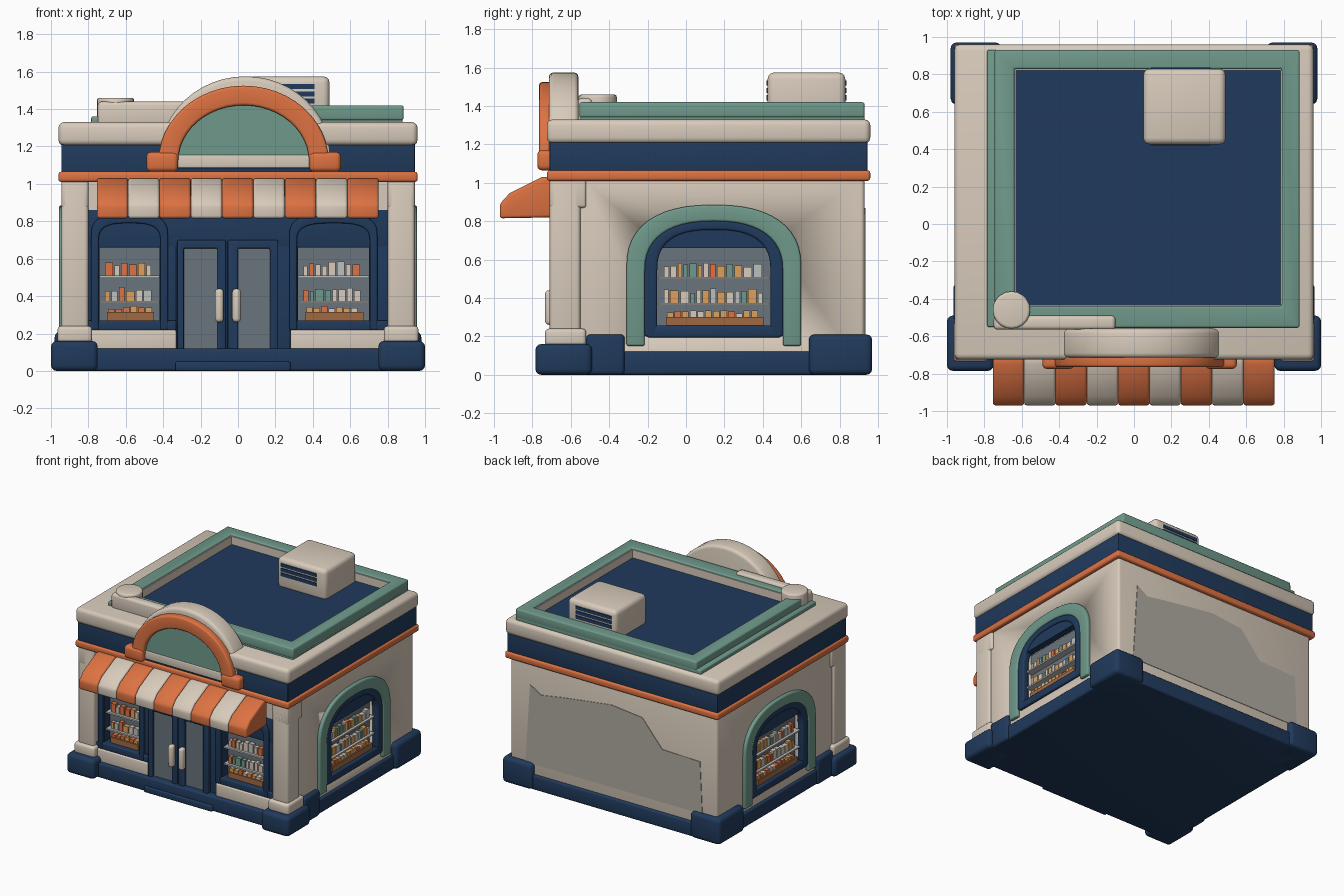
import bpy, bmesh, math, random
from mathutils import Matrix, Vector

if "Cube" in bpy.data.objects:
    bpy.data.objects.remove(bpy.data.objects["Cube"])

random.seed(4)


def mat(name, r, g, b):
    m = bpy.data.materials.new(name)
    lin = [((c / 255 + 0.055) / 1.055) ** 2.4 for c in (r, g, b)]
    m.diffuse_color = (*lin, 1)
    m.use_nodes = True
    m.node_tree.nodes["Principled BSDF"].inputs["Base Color"].default_value = m.diffuse_color
    return m


CREAM = mat("cream plaster", 216, 203, 187)
ORANGE = mat("orange trim", 221, 114, 66)
GREEN = mat("sage green", 112, 154, 139)
NAVY = mat("navy blue", 32, 58, 92)
GLASS = mat("grey glass", 106, 116, 125)
PATCH = mat("faded grey", 176, 172, 162)
WOOD = mat("wood crate", 160, 105, 66)
FOOD = mat("golden food", 222, 160, 92)
SHELF = mat("shelf grey", 190, 192, 190)

I = Matrix.Identity(4)
RIGHT = Matrix.Rotation(math.pi / 2, 4, 'Z')     # local -y faces world +x
LEFT = Matrix.Rotation(-math.pi / 2, 4, 'Z')     # local -y faces world -x
FLAT = Matrix.Rotation(-math.pi / 2, 4, 'X')     # local z becomes world y, local -y becomes up


def finish(bm, name, mats, bev=0.0, M=I):
    bmesh.ops.recalc_face_normals(bm, faces=bm.faces)
    if bev:
        sharp = [e for e in bm.edges if e.calc_face_angle(0) > 0.6]
        bmesh.ops.bevel(bm, geom=sharp, offset=bev, segments=3, profile=0.5,
                        affect='EDGES', clamp_overlap=True)
    bm.transform(M)
    me = bpy.data.meshes.new(name)
    bm.to_mesh(me)
    bm.free()
    for m in mats:
        me.materials.append(m)
    me.shade_smooth()
    me.set_sharp_from_angle(angle=math.radians(35))
    ob = bpy.data.objects.new(name, me)
    bpy.context.collection.objects.link(ob)
    return ob


def prism(name, pts, y0, y1, m, bev=0.0, M=I):
    """Extrude an outline in the x-z plane along y."""
    bm = bmesh.new()
    a = [bm.verts.new((x, y0, z)) for x, z in pts]
    b = [bm.verts.new((x, y1, z)) for x, z in pts]
    bm.faces.new(a)
    bm.faces.new(b[::-1])
    for i in range(len(pts)):
        j = (i + 1) % len(pts)
        bm.faces.new((a[i], b[i], b[j], a[j]))
    return finish(bm, name, [m], bev, M)


def rect(x0, x1, z0, z1):
    return [(x0, z0), (x0, z1), (x1, z1), (x1, z0)]


def box(name, x0, x1, y0, y1, z0, z1, m, bev=0.015, M=I):
    return prism(name, rect(x0, x1, z0, z1), y0, y1, m, bev, M)


def arch(cx, hw, z0, spring, top, e=2.0, n=24):
    pts = [(cx - hw, z0)]
    for i in range(n + 1):
        t = math.pi * (1 - i / n)
        c, s = math.cos(t), max(math.sin(t), 0)
        pts.append((cx + hw * math.copysign(abs(c) ** (2 / e), c),
                    spring + (top - spring) * s ** (2 / e)))
    return pts + [(cx + hw, z0)]


def band(name, outer, inner, y0, y1, m, bev=0.01, M=I, closed=False):
    """Ring or arch between two matching outlines."""
    bm = bmesh.new()
    q = [[bm.verts.new((x, y, z)) for (x, z), y in ((o, y0), (o, y1), (i, y1), (i, y0))]
         for o, i in zip(outer, inner)]
    n = len(q)
    for k in range(n if closed else n - 1):
        a, b = q[k], q[(k + 1) % n]
        for s in range(4):
            t = (s + 1) % 4
            bm.faces.new((a[s], a[t], b[t], b[s]))
    if not closed:
        bm.faces.new(q[0])
        bm.faces.new(q[-1])
    return finish(bm, name, [m], bev, M)


def display(name, u0, u1, z0, z1, M):
    """Window niche with grey back, two shelves, goods and a crate."""
    bm = bmesh.new()

    def add(a, b, c, d, e, f, idx):
        r = bmesh.ops.create_cube(bm, size=1, matrix=Matrix.LocRotScale(
            Vector(((a + b) / 2, (c + d) / 2, (e + f) / 2)), None, Vector((b - a, d - c, f - e))))
        for fc in {fc for v in r["verts"] for fc in v.link_faces}:
            fc.material_index = idx
    add(u0 - .01, u1 + .01, .075, .1, z0 - .01, z1 + .01, 0)
    for lv in (0.375, 0.51):
        add(u0, u1, .02, .08, lv - .012, lv, 1)
        u = u0 + .03
        while u < u1 - .05:
            w = random.uniform(.02, .045)
            add(u, u + w, .04, .08, lv, lv + random.uniform(.05, .075),
                random.choice((1, 2, 2, 3, 3, 4, 5)))
            u += w + .008
    add(u0 + .04, u1 - .03, .02, .08, z0, z0 + .045, 6)
    n = int((u1 - u0 - .07) / .04)
    for k in range(n):
        u = u0 + .045 + k * .04
        add(u, u + .034, .03, .075, z0 + .04, z0 + random.uniform(.06, .08),
            random.choice((3, 3, 5, 2)))
    return finish(bm, name, [GLASS, SHELF, CREAM, FOOD, GREEN, ORANGE, WOOD], 0, M)


# Walls with niches cut for the side windows
walls = box("walls", -.93, .93, -.56, .93, .02, 1.04, CREAM, .02)
for s in (-1, 1):
    cut = box("niche_cutter", s * .9 - .06, s * .9 + .06, -.16, .46, .24, .70, CREAM, 0)
    cut.hide_render = True
    md = walls.modifiers.new("niche", 'BOOLEAN')
    md.operation, md.object, md.solver = 'DIFFERENCE', cut, 'EXACT'
    bpy.context.view_layer.objects.active = walls
    bpy.ops.object.modifier_apply(modifier=md.name)
    bpy.data.objects.remove(cut)

# Plinth and corner blocks
box("plinth", -.95, .95, -.72, .95, 0, .12, NAVY)
for s, side in ((-1, "left"), (1, "right")):
    def sbox(name, a, b, *r):
        box(side + "_" + name, min(s * a, s * b), max(s * a, s * b), *r)
    sbox("front_corner_block", .75, 1.0, -.785, -.49, 0, .16, NAVY, .03)
    sbox("front_side_block", .80, .965, -.52, -.32, 0, .21, NAVY, .02)
    sbox("back_corner_block", .71, .98, .64, .97, 0, .21, NAVY, .03)
    sbox("pilaster", .80, .945, -.71, -.55, .15, 1.03, CREAM, .02)
    sbox("pilaster_base", .78, .965, -.735, -.52, .15, .24, CREAM, .02)
    sbox("pilaster_top", .80, .945, -.71, -.52, .87, 1.03, CREAM, .015)

# Stacked bands around the top
box("orange_trim", -.96, .96, -.725, .96, 1.01, 1.065, ORANGE, .015)
box("navy_band", -.945, .945, -.71, .945, 1.05, 1.22, NAVY, .005)
box("cornice", -.96, .96, -.725, .96, 1.205, 1.33, CREAM, .03)

# Roof, parapet and rooftop parts
box("roof_deck", -.65, .80, -.45, .84, 1.31, 1.34, NAVY, 0)
band("parapet_foot", rect(-.785, .88, -.55, .93), rect(-.64, .79, -.44, .83),
     -1.36, -1.32, GREEN, .008, FLAT, True)
band("parapet", rect(-.745, .885, -.555, .93), rect(-.64, .79, -.44, .83),
     -1.42, -1.34, GREEN, .012, FLAT, True)
band("parapet_lining", rect(-.64, .79, -.44, .83), rect(-.632, .782, -.432, .822),
     -1.405, -1.33, CREAM, 0, FLAT, True)
prism("roof_drum", [(-.655 + .1 * math.cos(k * math.pi / 10), -.46 + .1 * math.sin(k * math.pi / 10))
                    for k in range(20)], -1.46, -1.31, CREAM, .015, FLAT)
box("drum_wall", -.75, -.1, -.565, -.49, 1.31, 1.44, CREAM, .02)
box("roof_unit", .05, .49, .425, .83, 1.32, 1.575, CREAM, .035)
for y, side in ((.425, "front"), (.83, "back")):
    for k in range(3):
        box(side + "_vent_slat", .09, .41, y - .006, y + .006, 1.43 + k * .038, 1.457 + k * .038, NAVY, 0)

# Arched pediment
prism("pediment_back", arch(.04, .46, 1.1, 1.14, 1.575), -.715, -.56, CREAM, .025)
prism("pediment_panel", arch(.03, .36, 1.15, 1.15, 1.43), -.73, -.70, GREEN)
box("pediment_sill", -.34, .40, -.735, -.70, 1.085, 1.155, CREAM, .008)
band("pediment_arch", arch(.03, .455, 1.08, 1.12, 1.525), arch(.03, .35, 1.08, 1.12, 1.42),
     -.765, -.69, ORANGE, .015)
for x in (-.405, .465):
    box("pediment_foot", x - .085, x + .085, -.775, -.69, 1.065, 1.17, ORANGE, .025)

# Striped awning
AW = [(-.70, .82), (-.70, 1.03), (-.75, 1.03), (-.92, .945), (-.97, .89), (-.97, .815)]
for k in range(9):
    x0 = -.755 + k * .1675
    prism("awning_stripe", AW, -(x0 + .1675), -x0, CREAM if k % 2 else ORANGE, .015, RIGHT)

# Shopfront
box("front_header_wall", -.81, .81, -.66, -.55, .86, 1.03, CREAM, 0)
box("shopfront_header", -.80, .80, -.66, -.55, .66, .87, NAVY, .006)
box("shopfront_door_panel", -.335, .28, -.66, -.55, .02, .70, NAVY, .006)
for name, x0, x1, p0, p1 in (("left", -.74, -.42, -.80, -.33), ("right", .32, .70, .28, .80)):
    box(name + "_outer_post", p0, x0, -.66, -.55, .2, .68, NAVY, .005)
    box(name + "_inner_post", x1, p1, -.66, -.55, .2, .68, NAVY, .005)
    box(name + "_window_sill", p0, p1, -.68, -.55, .215, .27, NAVY, .008)
    box(name + "_stall_riser", p0, p1, -.69, -.55, .10, .22, CREAM, .01)
    cx, hw = (x0 + x1) / 2, (x1 - x0) / 2
    band(name + "_window_arch", arch(cx, hw + .045, .22, .72, .84, 3), arch(cx, hw + .005, .22, .69, .79, 3),
         -.685, -.65, NAVY, .008)
    display(name + "_window_display", x0, x1, .27, .66, Matrix.Translation((0, -.66, 0)))

# Double doors
for name, l0, l1, g0, g1, h in (("left", -.325, -.065, -.29, -.11, -.10), ("right", -.055, .215, 0, .17, -.008)):
    band(name + "_door_frame", rect(l0, l1, .03, .70), rect(g0, g1, .11, .655),
         -.695, -.65, NAVY, .008, I, True)
    box(name + "_door_glass", g0 - .01, g1 + .01, -.668, -.659, .1, .665, GLASS, 0)
    box(name + "_door_handle", h - .023, h + .023, -.735, -.68, .26, .44, CREAM, .02)
box("door_step", -.335, .28, -.735, -.6, 0, .05, NAVY, .01)

# Arched side windows
for side, R, c in (("right", RIGHT, .145), ("left", LEFT, -.145)):
    M = R @ Matrix.Translation((0, -.945, 0))
    band(side + "_green_arch", arch(c, .455, .15, .56, .885, 2.4), arch(c, .36, .15, .54, .80, 2.4),
         -.012, .04, GREEN, .012, M)
    band(side + "_window_frame", arch(c, .362, .2, .54, .803, 2.4), arch(c, .295, .2, .54, .755, 2.6),
         -.005, .05, NAVY, .012, M)
    prism(side + "_window_transom", arch(c, .30, .66, .665, .765, 2.4), .006, .06, NAVY, 0, M)
    box(side + "_window_sill", c - .35, c + .35, -.005, .05, .195, .257, NAVY, .01, M)
    display(side + "_window_display", c - .29, c + .29, .257, .66, M)

# Faded paint patch on the back wall
prism("back_faded_patch", [(.79, .2), (.75, .84), (.65, .78), (.47, .81), (.02, .87), (-.26, .84),
                           (-.44, .63), (-.78, .62), (-.80, .2)], .925, .934, PATCH)
